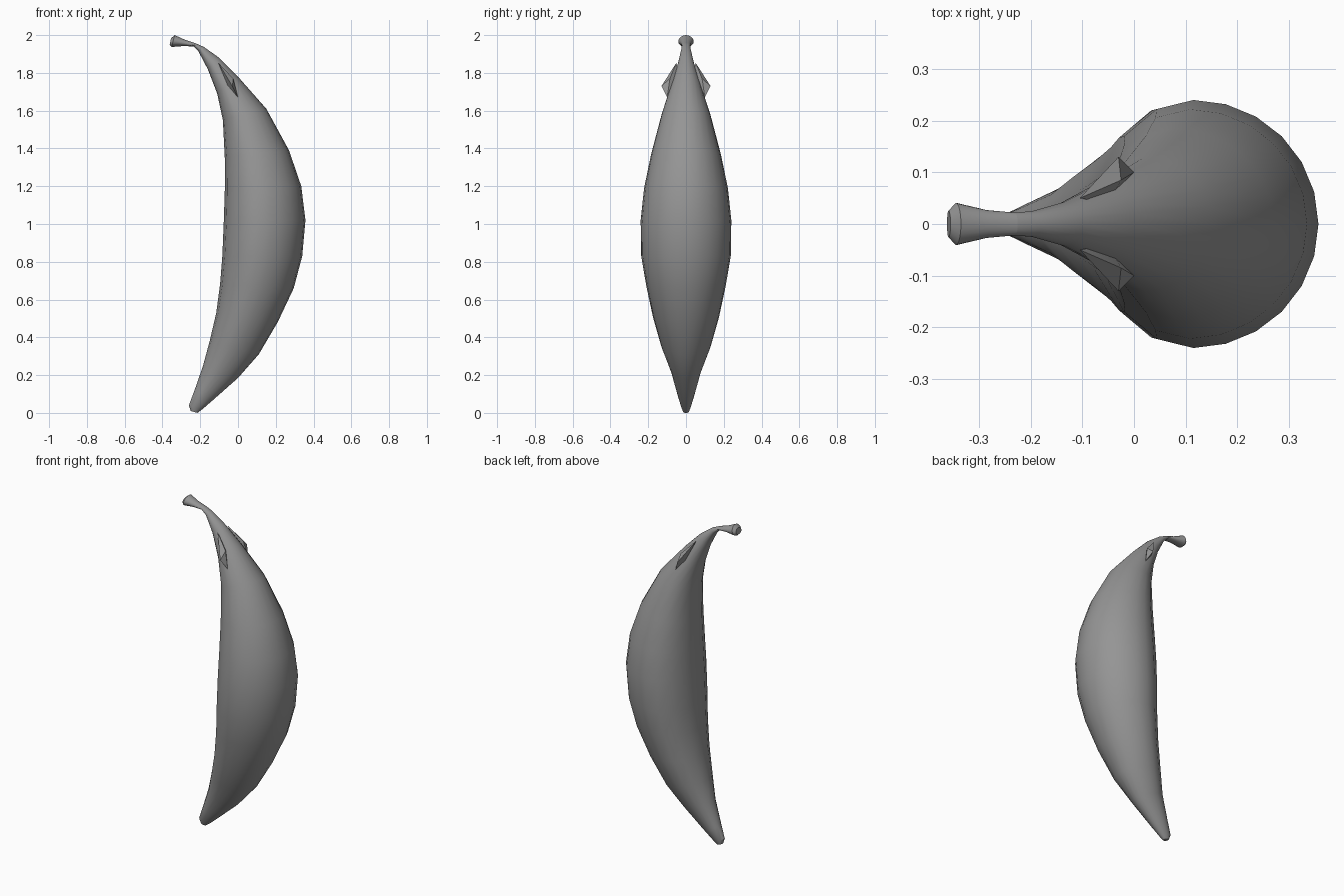
import bpy, bmesh
from math import sin, cos, radians
from mathutils import Vector

cube = bpy.data.objects.get("Cube")
if cube:
    bpy.data.objects.remove(cube)

grey = bpy.data.materials.new("plain grey")
grey.use_nodes = True
colour = (0.3, 0.3, 0.3, 1)
grey.diffuse_color = colour
grey.node_tree.nodes["Principled BSDF"].inputs["Base Color"].default_value = colour


def finish(name, bm, smooth_angle):
    """Turn a bmesh into a shaded object."""
    bmesh.ops.recalc_face_normals(bm, faces=bm.faces[:])
    mesh = bpy.data.meshes.new(name)
    bm.to_mesh(mesh)
    bm.free()
    mesh.materials.append(grey)
    obj = bpy.data.objects.new(name, mesh)
    bpy.context.collection.objects.link(obj)
    bpy.ops.object.select_all(action="DESELECT")
    obj.select_set(True)
    bpy.context.view_layer.objects.active = obj
    bpy.ops.object.shade_smooth_by_angle(angle=radians(smooth_angle))
    return obj


# Section angles: fine on the outer curve, coarser on the inner curve
angles = list(range(-90, 91, 15)) + [112, 135, 158, 180, 202, 225, 248]


def section(bm, inner_x, inner_z, outer_x, outer_z, half_width):
    """Oval ring between an inner and an outer point of the side profile."""
    inner = Vector((inner_x, 0, inner_z))
    outer = Vector((outer_x, 0, outer_z))
    middle = inner.lerp(outer, 0.44)
    ring = []
    for angle in angles:
        a = radians(angle)
        reach = (outer if cos(a) > 0 else inner) - middle
        point = middle + reach * abs(cos(a))
        point.y = half_width * sin(a)
        ring.append(bm.verts.new(point))
    return ring


def loft(name, sections, smooth_angle):
    bm = bmesh.new()
    rings = [section(bm, *values) for values in sections]
    count = len(angles)
    for low, high in zip(rings, rings[1:]):
        for i in range(count):
            j = (i + 1) % count
            bm.faces.new((low[i], low[j], high[j], high[i]))
    bm.faces.new(rings[0])
    bm.faces.new(rings[-1])
    return finish(name, bm, smooth_angle)


# Curved body: inner x, inner z, outer x, outer z, half width
neck = (-.235, 1.94, -.225, 1.957, .022)
loft("curved_body", [
    (-.25, .01, -.215, 0, .015),
    (-.26, .04, -.19, .018, .025),
    (-.23, .12, -.13, .07, .045),
    (-.185, .25, 0, .185, .08),
    (-.15, .38, .11, .31, .13),
    (-.115, .53, .21, .48, .175),
    (-.095, .68, .295, .66, .21),
    (-.083, .83, .34, .83, .237),
    (-.075, 1.02, .357, 1.02, .24),
    (-.07, 1.18, .335, 1.2, .222),
    (-.07, 1.35, .27, 1.39, .185),
    (-.08, 1.55, .15, 1.61, .13),
    (-.11, 1.69, 0, 1.78, .08),
    (-.16, 1.82, -.1, 1.88, .043),
    (-.21, 1.915, -.18, 1.937, .025),
    neck,
], 30)

# Flared stem with a slightly domed end
loft("stem", [
    neck,
    (-.29, 1.942, -.28, 1.975, .027),
    (-.352, 1.937, -.335, 2, .041),
    (-.362, 1.947, -.355, 1.983, .026),
], 30)

# Small pointed flap on each side of the neck
for name, side in (("left_flap", 1), ("right_flap", -1)):
    bm = bmesh.new()
    # side sign follows the model's facing: back is +y, front is -y
    top, tip, heel, root, outer_cheek, inner_cheek = [
        bm.verts.new((x, y * side, z)) for x, y, z in (
            (-.105, .05, 1.855), (-.03, .13, 1.73), (0, .1, 1.67),
            (-.05, .04, 1.75), (-.025, .085, 1.77), (-.055, .085, 1.735))]
    edge = [top, tip, heel, root]
    for a, b in zip(edge, edge[1:] + edge[:1]):
        bm.faces.new((a, b, outer_cheek))
        bm.faces.new((b, a, inner_cheek))
    finish(name.replace("left", "back").replace("right", "front"), bm, 30)
